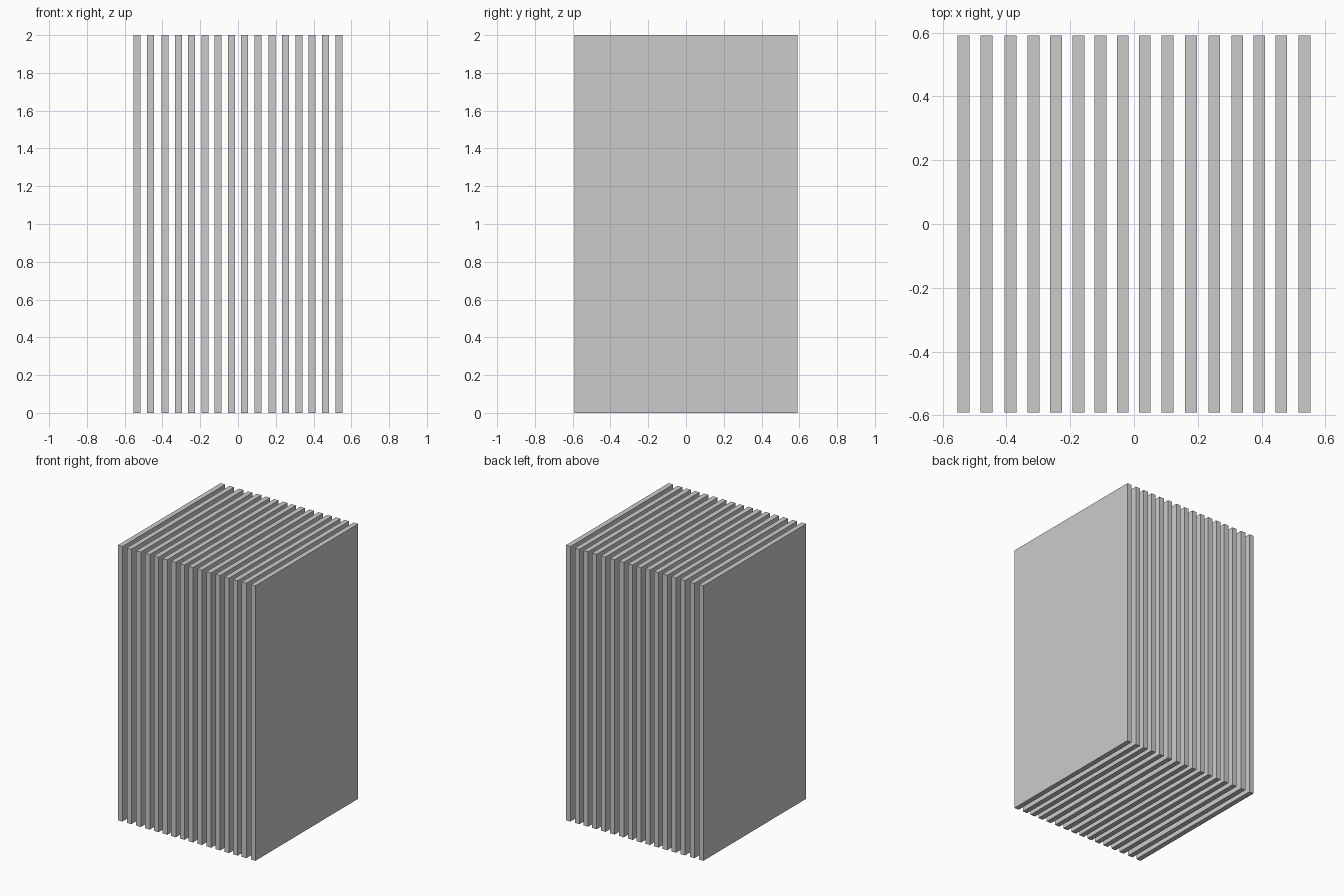
import bpy

if "Cube" in bpy.data.objects:
    bpy.data.objects.remove(bpy.data.objects["Cube"])

# Row of thin upright panels, all the same size, standing on the ground
THICK, DEPTH, HEIGHT = 0.037, 1.182, 2.0
CENTRES = [-0.535, -0.463, -0.387, -0.315, -0.245, -0.174, -0.105, -0.035,
           0.034, 0.105, 0.179, 0.252, 0.324, 0.393, 0.462, 0.535]


def panel(name, x):
    bpy.ops.mesh.primitive_cube_add(size=1, location=(x, 0, HEIGHT / 2))
    obj = bpy.context.object
    obj.name = name
    obj.scale = (THICK, DEPTH, HEIGHT)
    bpy.ops.object.transform_apply(location=False, rotation=False, scale=True)


for i, x in enumerate(CENTRES, 1):
    panel(f"upright_panel_{i:02d}", x)
